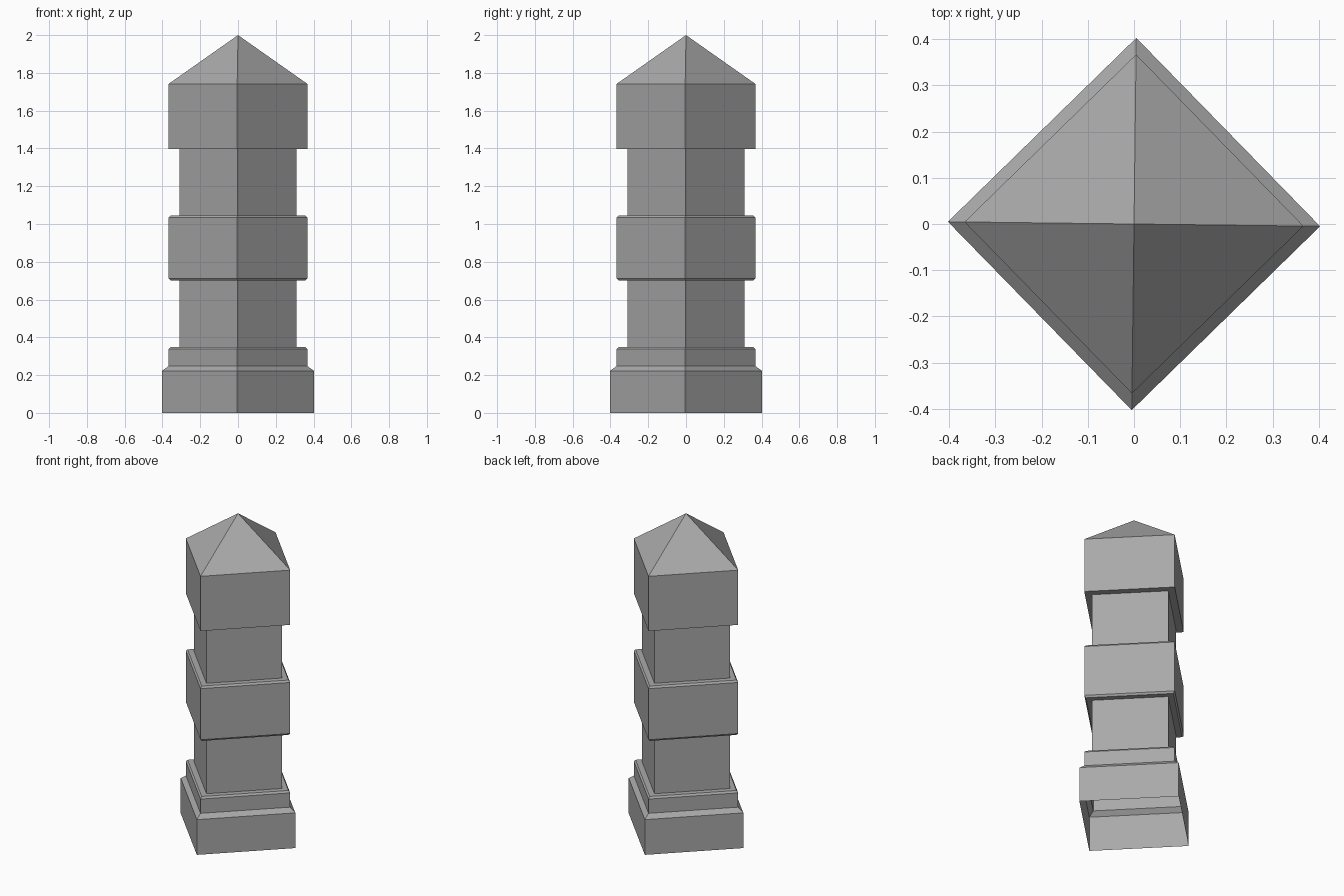
import bpy
import bmesh
import math

cube = bpy.data.objects.get("Cube")
if cube:
    bpy.data.objects.remove(cube, do_unlink=True)

# Plain grey stone
stone = bpy.data.materials.new("grey stone")
stone.use_nodes = True
colour = (0.40, 0.40, 0.40, 1.0)
stone.diffuse_color = colour
bsdf = next(n for n in stone.node_tree.nodes if n.type == "BSDF_PRINCIPLED")
bsdf.inputs["Base Color"].default_value = colour

# Corner radii of the plinth, the collars and the shaft
PLINTH, COLLAR, BEVEL, SHAFT = 0.403, 0.367, 0.355, 0.309
TWIST = math.radians(-0.7)

# Outline from the open foot up to the eaves: (corner radius, height)
profile = [
    (PLINTH, 0.0), (PLINTH, 0.222),                    # plinth
    (COLLAR, 0.248), (COLLAR, 0.338), (BEVEL, 0.35),   # stepped foot
    (SHAFT, 0.35), (SHAFT, 0.70),                      # lower shaft
    (BEVEL, 0.70), (COLLAR, 0.712),                    # middle collar
    (COLLAR, 1.034), (BEVEL, 1.046),
    (SHAFT, 1.046), (SHAFT, 1.397),                    # upper shaft
    (COLLAR, 1.397), (COLLAR, 1.742),                  # head block
]


def square_ring(bm, radius, z):
    angles = [TWIST + i * math.pi / 2 for i in range(4)]
    return [bm.verts.new((radius * math.cos(a), radius * math.sin(a), z)) for a in angles]


# Square pillar, open underneath, with a pyramid cap
bm = bmesh.new()
rings = [square_ring(bm, r, z) for r, z in profile]
for low, high in zip(rings, rings[1:]):
    for i in range(4):
        j = (i + 1) % 4
        bm.faces.new((low[i], low[j], high[j], high[i]))
apex = bm.verts.new((0, 0, 2.0))
for i in range(4):
    bm.faces.new((rings[-1][i], rings[-1][(i + 1) % 4], apex))

mesh = bpy.data.meshes.new("stone_pillar")
bm.to_mesh(mesh)
bm.free()
mesh.materials.append(stone)
pillar = bpy.data.objects.new("stone_pillar", mesh)
bpy.context.collection.objects.link(pillar)
